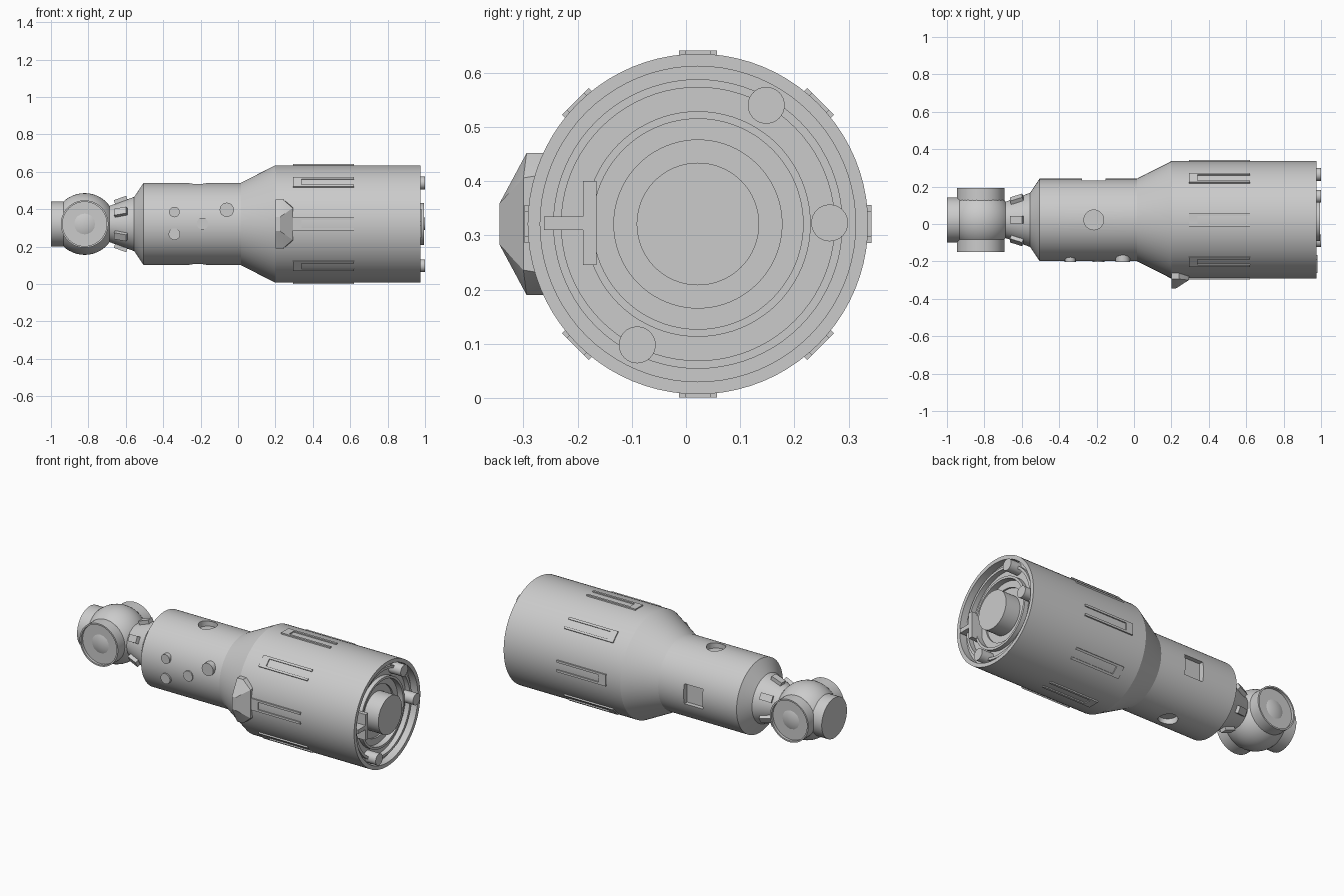
import bpy, bmesh, math
from mathutils import Matrix, Vector

if "Cube" in bpy.data.objects:
    bpy.data.objects.remove(bpy.data.objects["Cube"], do_unlink=True)

AXIS = Vector((0, 0.022, 0.321))   # long axis of the module
PORT_X = -0.82                     # centre of the docking ball

grey = bpy.data.materials.new("light_grey")
grey.use_nodes = True
grey.diffuse_color = (0.6, 0.6, 0.6, 1)
grey.node_tree.nodes["Principled BSDF"].inputs["Base Color"].default_value = grey.diffuse_color


def finish(name, bm, matrix=Matrix()):
    bmesh.ops.recalc_face_normals(bm, faces=bm.faces)
    mesh = bpy.data.meshes.new(name)
    bm.to_mesh(mesh)
    bm.free()
    mesh.transform(matrix)
    mesh.materials.append(grey)
    obj = bpy.data.objects.new(name, mesh)
    bpy.context.collection.objects.link(obj)
    smooth(obj)
    return obj


def smooth(obj):
    bpy.ops.object.select_all(action="DESELECT")
    obj.select_set(True)
    bpy.context.view_layer.objects.active = obj
    bpy.ops.object.shade_smooth_by_angle(angle=math.radians(25))


def lathe(name, profile, matrix=None, steps=80):
    """Spin (x, radius) points about the x axis."""
    bm = bmesh.new()
    verts = [bm.verts.new((x, 0, r)) for x, r in profile]
    edges = [bm.edges.new(pair) for pair in zip(verts, verts[1:])]
    bmesh.ops.spin(bm, geom=verts + edges, cent=(0, 0, 0), axis=(1, 0, 0),
                   angle=math.tau, steps=steps)
    bmesh.ops.remove_doubles(bm, verts=bm.verts, dist=1e-5)
    return finish(name, bm, matrix or Matrix.Translation(AXIS))


def add_box(bm, lo, hi):
    lo, hi = Vector(lo), Vector(hi)
    size = Matrix.Diagonal((*(hi - lo), 1))
    bmesh.ops.create_cube(bm, size=1, matrix=Matrix.Translation((lo + hi) / 2) @ size)


def boxes(name, spans, matrix=Matrix()):
    bm = bmesh.new()
    for lo, hi in spans:
        add_box(bm, lo, hi)
    return finish(name, bm, matrix)


def rod(name, start, end, radius, steps=32):
    """Solid cylinder between two points."""
    start, end = Vector(start), Vector(end)
    turn = Vector((1, 0, 0)).rotation_difference(end - start).to_matrix().to_4x4()
    length = (end - start).length
    return lathe(name, [(0, 0), (0, radius), (length, radius), (length, 0)],
                 Matrix.Translation(start) @ turn, steps)


def around(angle):
    return Matrix.Translation(AXIS) @ Matrix.Rotation(angle, 4, "X")


# Pressure hull with a stepped, recessed end plate
hull = lathe("hull", [
    (-0.70, 0), (-0.70, 0.092), (-0.555, 0.145), (-0.505, 0.22), (0.015, 0.22),
    (0.20, 0.314), (0.975, 0.314), (0.975, 0.291), (0.93, 0.291),
    (0.93, 0.267), (0.95, 0.267), (0.95, 0.252), (0.92, 0.252),
    (0.92, 0.208), (0.945, 0.208), (0.945, 0.194), (0.91, 0.194),
    (0.91, 0.155), (0.90, 0.155), (0.90, 0.113), (0.995, 0.113), (0.995, 0)])

# Round windows above and below, square hatch at the back
wx, depth = -0.215, 0.185
cutters = [rod("window_cutter", AXIS + Vector((wx, 0, s * depth)),
               AXIS + Vector((wx, 0, s * 0.3)), 0.053) for s in (1, -1)]
cutters.append(boxes("hatch_cutter", [((wx - 0.062, depth, -0.06), (wx + 0.062, 0.3, 0.06))],
                     Matrix.Translation(AXIS)))
for cutter in cutters:
    cutter.hide_render = True
    mod = hull.modifiers.new("cut", "BOOLEAN")
    mod.operation, mod.object, mod.solver = "DIFFERENCE", cutter, "EXACT"
    bpy.context.view_layer.objects.active = hull
    bpy.ops.object.modifier_apply(modifier=mod.name)
    bpy.data.objects.remove(cutter, do_unlink=True)
smooth(hull)

# Docking ball with its three ports
centre = AXIS + Vector((PORT_X, 0, 0))
arc = [(-0.165 * math.cos(math.pi * i / 24), 0.165 * math.sin(math.pi * i / 24))
       for i in range(25)]
lathe("docking_ball", arc, Matrix.Translation(centre), 48)
rod("end_port", AXIS + Vector((-1, 0, 0)), centre, 0.12, 48)
for side, label in ((1, "back"), (-1, "front")):
    lathe(label + "_port", [(0, 0), (0, 0.127), (0.171, 0.127), (0.171, 0.118),
                            (0.155, 0.118), (0.155, 0)],
          Matrix.Translation(centre) @ Matrix.Rotation(side * math.pi / 2, 4, "Z"), 48)

# Small latches around the docking cone
for i in range(6):
    slope = Matrix.Translation((-0.625, 0, 0.122)) @ Matrix.Rotation(-0.345, 4, "Y")
    boxes(f"latch_{i + 1}", [((-0.035, -0.02, -0.01), (0.035, 0.02, 0.018))],
          around(math.tau * i / 6) @ slope)

# U-shaped rails around the wide section
for i in range(8):
    spans = [((0.295, -0.035, 0.305), (0.34, 0.035, 0.32))]
    spans += [((0.34, min(s * 0.022, s * 0.035), 0.305),
               (0.62, max(s * 0.022, s * 0.035), 0.32)) for s in (1, -1)]
    boxes(f"rail_{i + 1}", spans, around(math.tau * i / 8))

# Faceted sensor housing on the front
bm = bmesh.new()
for s in (1, -1):
    for x, y, z in ((0.20, -0.24, 0.131), (0.20, -0.294, 0.131), (0.20, -0.344, 0.038),
                    (0.225, -0.344, 0.038), (0.24, -0.294, 0.131), (0.24, -0.24, 0.131),
                    (0.293, -0.30, 0.085), (0.293, -0.24, 0.095)):
        bm.verts.new((x, y, AXIS.z + s * z))
bmesh.ops.convex_hull(bm, input=bm.verts)
finish("sensor_housing", bm)

# Studs on the front of the narrow section
for i, (x, z, r) in enumerate(((-0.34, 0.385, 0.028), (-0.34, 0.267, 0.031),
                               (-0.19, 0.323, 0.031), (-0.06, 0.397, 0.038))):
    rod(f"front_stud_{i + 1}", (x, -0.12, z), (x, -0.204, z), r)

# Pegs and T-shaped bracket on the end plate
for i, (y, z) in enumerate(((0.148, 0.54), (0.265, 0.323), (-0.09, 0.098))):
    rod(f"end_peg_{i + 1}", (0.90, y, z), (1.0, y, z), 0.034)
boxes("end_bracket", [((0.90, -0.262, 0.31), (0.98, -0.19, 0.335)),
                      ((0.90, -0.19, 0.245), (0.98, -0.165, 0.40))])
